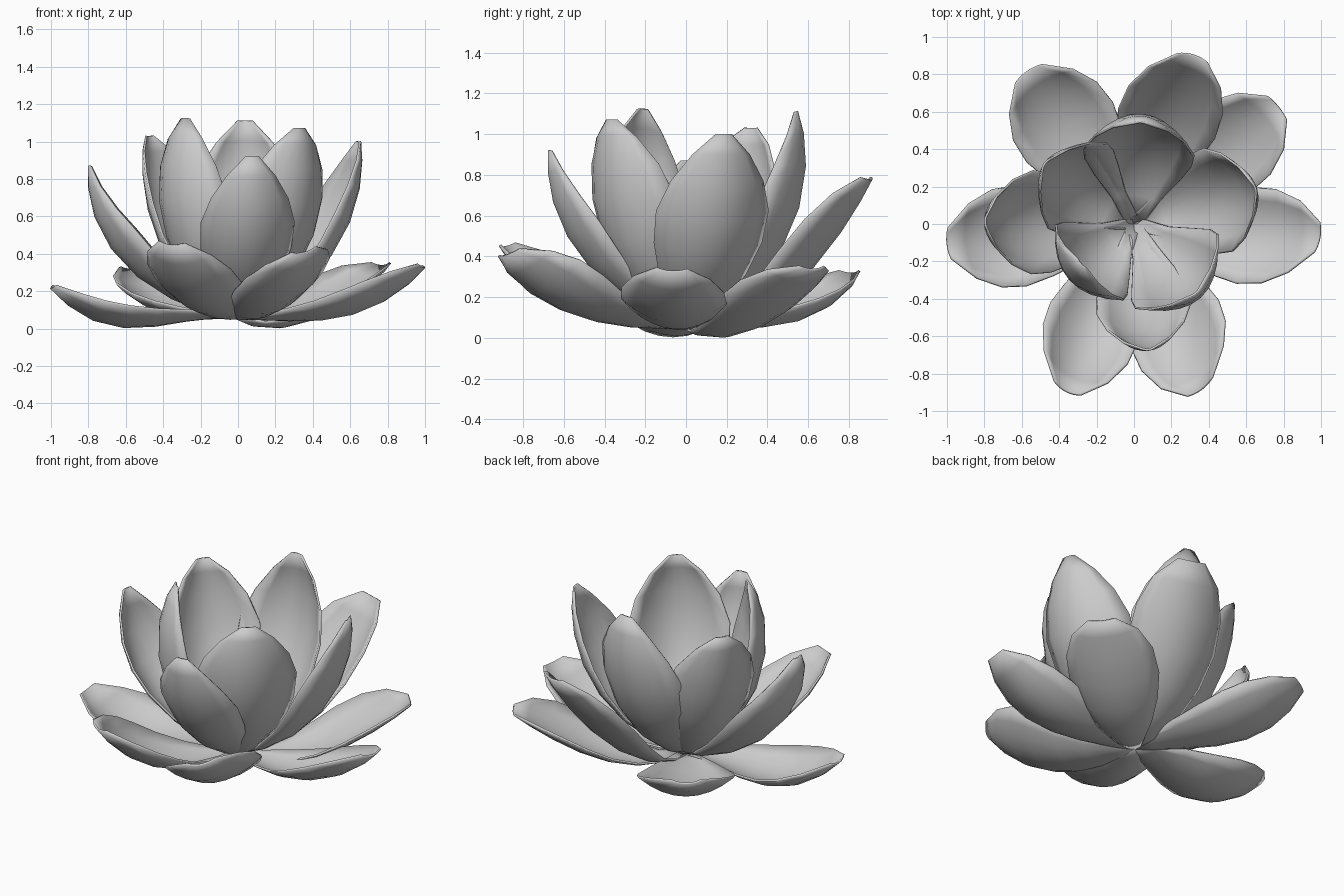
import bpy
import bmesh
import math
from mathutils import Vector

if "Cube" in bpy.data.objects:
    bpy.data.objects.remove(bpy.data.objects["Cube"], do_unlink=True)

mat = bpy.data.materials.new("petal grey")
mat.use_nodes = True
GREY = (0.6, 0.6, 0.6, 1)
mat.diffuse_color = GREY
mat.node_tree.nodes["Principled BSDF"].inputs["Base Color"].default_value = GREY

# Outline: distance along the petal and relative width there
STATIONS = (0, .12, .28, .45, .62, .78, .91, 1)
POINTED = (.14, .42, .76, .96, 1, .82, .5, .12)
BLUNT = (.12, .3, .6, .85, 1, .97, .74, .3)
COLUMNS = 8


def spine(points, t):
    """Smooth curve through four evenly spaced (radius, height) points."""
    knots = (0, 1 / 3, 2 / 3, 1)
    total = Vector((0, 0))
    for i, p in enumerate(points):
        weight = 1
        for j, k in enumerate(knots):
            if j != i:
                weight *= (t - k) / (knots[i] - k)
        total += Vector(p) * weight
    return total


def petal(name, azimuth, points, half_width, cup, outline, roll=0, bend=0):
    """Cupped petal; roll lifts its counter-clockwise edge, bend turns its tip."""
    a = math.radians(azimuth)
    out = Vector((math.cos(a), math.sin(a), 0))
    side = Vector((-math.sin(a), math.cos(a), 0))
    up = Vector((0, 0, 1))
    bm = bmesh.new()
    rows = []
    for t, f in zip(STATIONS, outline):
        p = spine(points, t)
        d = (spine(points, t + .01) - spine(points, t - .01)).normalized()
        inward = out * -d.y + up * d.x
        row = []
        for i in range(COLUMNS + 1):
            s = 2 * i / COLUMNS - 1
            depth = cup * f ** 1.4 * s * s + roll * f * s * t
            row.append(bm.verts.new(out * p.x + up * p.y + inward * depth
                                    + side * (half_width * f * s + bend * t ** 3)))
        rows.append(row)
    for low, high in zip(rows, rows[1:]):
        for i in range(COLUMNS):
            bm.faces.new((low[i], low[i + 1], high[i + 1], high[i]))
    mesh = bpy.data.meshes.new(name)
    bm.to_mesh(mesh)
    bm.free()
    mesh.materials.append(mat)
    obj = bpy.data.objects.new(name, mesh)
    bpy.context.collection.objects.link(obj)
    shell = obj.modifiers.new("thickness", "SOLIDIFY")
    shell.thickness = 0.012
    shell.offset = 1
    bpy.ops.object.select_all(action="DESELECT")
    obj.select_set(True)
    bpy.context.view_layer.objects.active = obj
    bpy.ops.object.shade_smooth_by_angle(angle=math.radians(50))


BASE = (0, .06)

# Upright inner petals
petal("inner_petal_back", 86, (BASE, (.37, .31), (.56, .7), (.54, 1.11)), .29, .17, POINTED)
petal("inner_petal_back_right", 146, (BASE, (.36, .31), (.53, .68), (.57, 1.03)), .27, .16, POINTED)
petal("inner_petal_front_right", 222, (BASE, (.33, .33), (.45, .74), (.35, 1.12)), .265, .14, POINTED,
      bend=-.03)
petal("inner_petal_front_left", 312, (BASE, (.36, .33), (.51, .72), (.49, 1.07)), .29, .17, POINTED)

# Leaning middle petals
petal("middle_petal_left", 16, (BASE, (.4, .28), (.62, .62), (.67, 1)), .28, .15, POINTED)
petal("middle_petal_front", 276.5, (BASE, (.36, .25), (.6, .55), (.67, .92)), .245, .14, POINTED)
petal("middle_petal_right", 179, (BASE, (.41, .2), (.7, .48), (.79, .87)), .27, .16, POINTED)
petal("middle_petal_back", 73, (BASE, (.36, .13), (.68, .4), (.95, .78)), .265, .11, BLUNT,
      bend=-.04)

# Spread outer petals
petal("outer_petal_left", 353, (BASE, (.33, .05), (.66, .1), (.99, .33)), .255, .11, BLUNT,
      roll=-.02, bend=.05)
petal("outer_petal_right", 186, (BASE, (.33, .04), (.66, .02), (1, .22)), .265, .11, BLUNT)
petal("outer_petal_front_right", 248, (BASE, (.33, .07), (.66, .17), (.96, .45)), .25, .13, BLUNT,
      roll=-.03)
petal("outer_petal_front_left", 292, (BASE, (.33, .07), (.66, .17), (.95, .41)), .26, .12, BLUNT,
      roll=.09)
petal("outer_petal_back_right", 125, (BASE, (.33, .06), (.67, .1), (.99, .32)), .275, .11, BLUNT)
petal("outer_petal_back_left", 39, (BASE, (.34, .02), (.67, .14), (.99, .34)), .255, .1, BLUNT)
